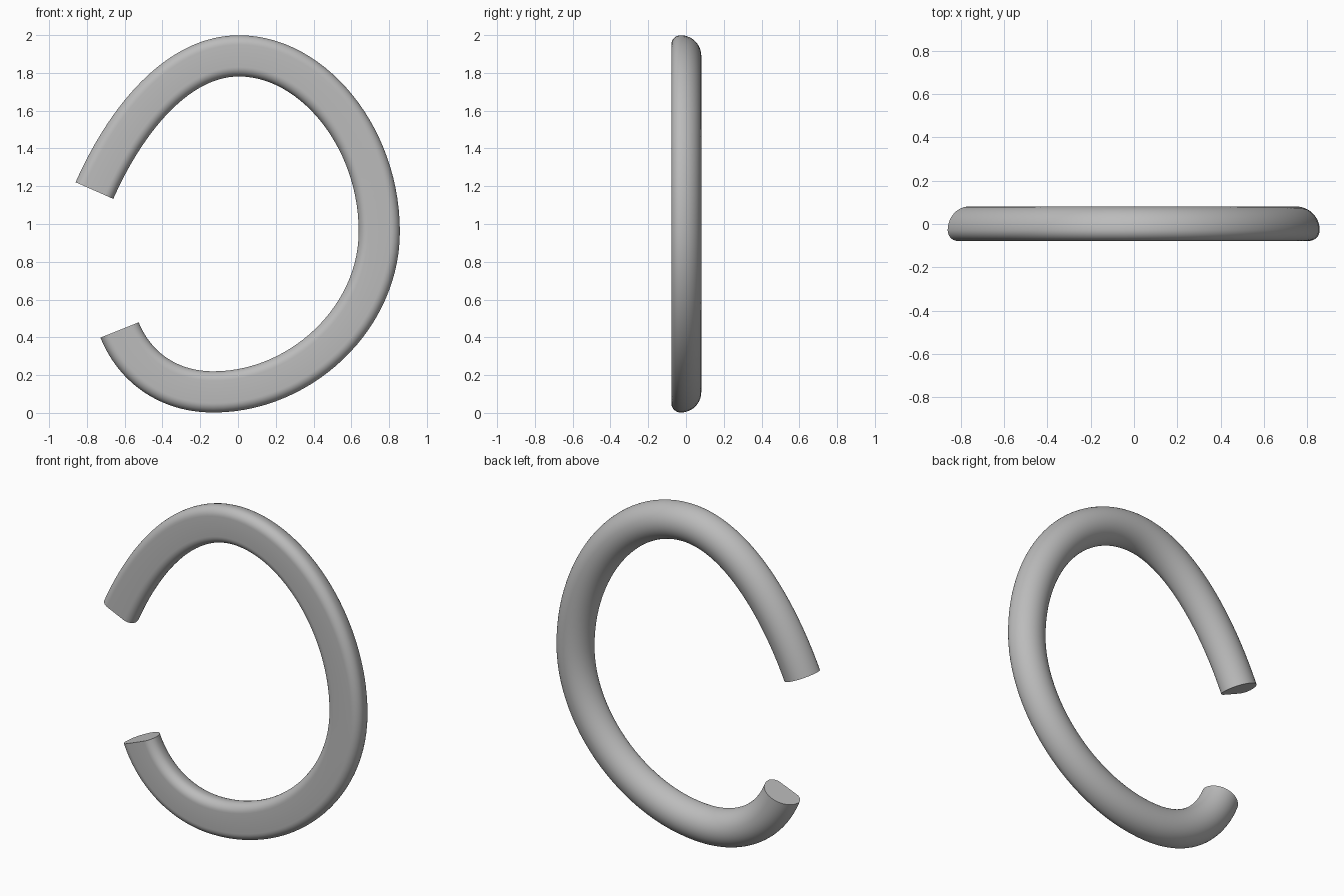
import bpy
import bmesh
from math import cos, sin, radians
from mathutils import Vector
from mathutils.geometry import interpolate_bezier

cube = bpy.data.objects.get("Cube")
if cube:
    bpy.data.objects.remove(cube)

# Plain grey material
grey = bpy.data.materials.new("plain_grey")
grey.use_nodes = True
color = (0.5, 0.5, 0.5, 1)
grey.diffuse_color = color
grey.node_tree.nodes["Principled BSDF"].inputs["Base Color"].default_value = color

# Centre line in the xz plane: point, travel direction, handle in, handle out
knots = [
    ((-0.76, 1.177), (0.404, 0.915), 0, 0.40),
    ((0.005, 1.89), (1, 0), 0.33, 0.39),
    ((0.748, 0.96), (0, -1), 0.50, 0.46),
    ((-0.13, 0.111), (-1, 0), 0.46, 0.25),
    ((-0.627, 0.439), (-0.373, 0.928), 0.20, 0),
]
STEPS = 28
path = []
for (p, d, _, out), (q, e, back, _) in zip(knots, knots[1:]):
    p, d, q, e = (Vector((v[0], 0, v[1])) for v in (p, d, q, e))
    path += interpolate_bezier(p, p + d * out, q - e * back, q, STEPS + 1)[:-1]
path.append(q)


# Cross-section (across, y): domed back, flat front with rounded corners
def arc(cx, cy, r, start, end, n):
    angles = [radians(start + (end - start) * i / n) for i in range(n + 1)]
    return [(cx + r * cos(a), cy + r * sin(a)) for a in angles]


R, FILLET, AXIS = 0.109, 0.05, -0.028
section = arc(0, AXIS, R, 0, 180, 24)
section += arc(FILLET - R, AXIS, FILLET, 180, 270, 8)[1:]
section += arc(R - FILLET, AXIS, FILLET, 270, 360, 8)[:-1]

# Sweep the section along the centre line
bm = bmesh.new()
rings = []
for i, p in enumerate(path):
    if i == 0 or i == len(path) - 1:
        d = knots[0 if i == 0 else -1][1]
        t = Vector((d[0], 0, d[1])).normalized()
    else:
        t = (path[i + 1] - path[i - 1]).normalized()
    across = Vector((-t.z, 0, t.x))
    rings.append([bm.verts.new(p + across * u + Vector((0, v, 0))) for u, v in section])
count = len(section)
for a, b in zip(rings, rings[1:]):
    for j in range(count):
        k = (j + 1) % count
        bm.faces.new((a[j], a[k], b[k], b[j]))
bm.faces.new(rings[0])
bm.faces.new(rings[-1])
bmesh.ops.recalc_face_normals(bm, faces=bm.faces)

mesh = bpy.data.meshes.new("open_ring")
bm.to_mesh(mesh)
bm.free()
mesh.materials.append(grey)
ring = bpy.data.objects.new("open_ring", mesh)
bpy.context.collection.objects.link(ring)

# Smooth sweep with crisp cut ends
bpy.ops.object.select_all(action='DESELECT')
ring.select_set(True)
bpy.context.view_layer.objects.active = ring
bpy.ops.object.shade_smooth_by_angle(angle=radians(40))
